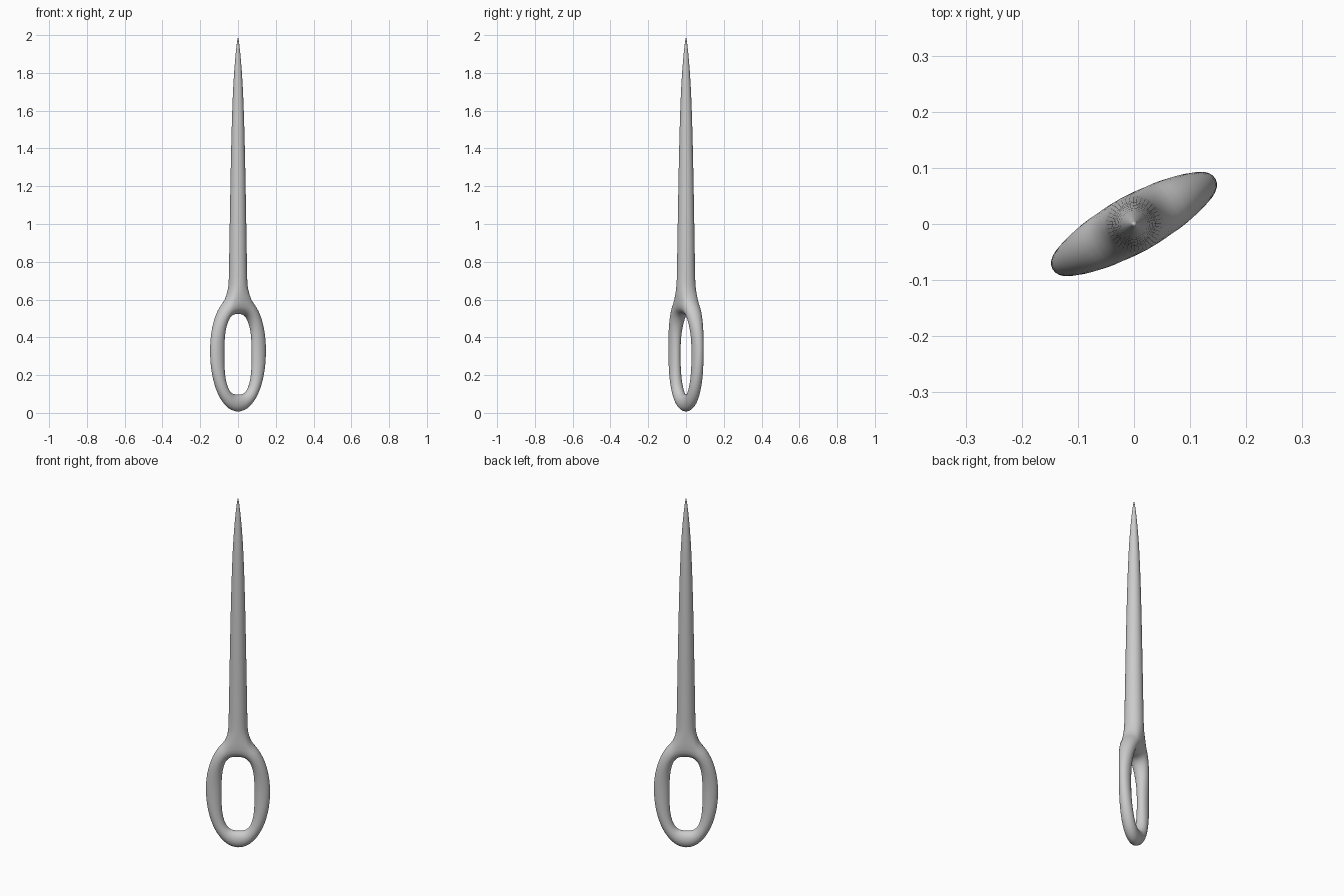
import bpy, bmesh
from math import sin, cos, pi, atan2, radians
from mathutils import Matrix

if "Cube" in bpy.data.objects:
    bpy.data.objects.remove(bpy.data.objects["Cube"])

N, M = 32, 12          # sections around the eye, sides of each section
bm = bmesh.new()


def spow(v, p):
    return abs(v) ** p * (1 if v >= 0 else -1)


# Eye: elliptical sections swept between an inner and an outer outline
rings = []
for i in range(N):
    t = 2 * pi * i / N
    s, c = sin(t), cos(t)
    inner = (0.084 * spow(s, 0.66), 0.31 + 0.212 * spow(c, 0.66))
    outer = (0.169 * s, 0.33 + (0.30 if c > 0 else 0.327) * c)
    depth = 0.03 + 0.023 * max(0, c) ** 1.5 + 0.005 * max(0, -c)
    ring = []
    for j in range(M):
        a = 2 * pi * j / M
        k = 0.5 + 0.5 * cos(a)
        ring.append(bm.verts.new((inner[0] + (outer[0] - inner[0]) * k,
                                  depth * sin(a),
                                  inner[1] + (outer[1] - inner[1]) * k)))
    rings.append(ring)

# Skin the eye, leaving an opening on top for the shaft
for i in range(N):
    for j in range(M):
        if i in (N - 2, N - 1, 0, 1) and j in (9, 10, 11, 0, 1, 2):
            continue
        i2, j2 = (i + 1) % N, (j + 1) % M
        bm.faces.new((rings[i][j], rings[i2][j], rings[i2][j2], rings[i][j2]))
bmesh.ops.delete(bm, geom=[v for v in bm.verts if not v.link_faces], context='VERTS')

# Shaft: grows from the opening up to the point
loop = [v for v in bm.verts if any(e.is_boundary for e in v.link_edges)]
loop.sort(key=lambda v: (atan2(v.co.y, v.co.x) + 1e-4) % (2 * pi))
n = len(loop)
profile = [(0.662, 0.051), (0.70, 0.0495), (0.85, 0.047), (1.0, 0.0445),
           (1.2, 0.041), (1.4, 0.037), (1.6, 0.0315), (1.75, 0.025),
           (1.87, 0.016), (1.95, 0.0075)]
for z, r in profile:
    new = [bm.verts.new((r * cos(2 * pi * k / n), r * sin(2 * pi * k / n), z))
           for k in range(n)]
    for k in range(n):
        k2 = (k + 1) % n
        bm.faces.new((loop[k], loop[k2], new[k2], new[k]))
    loop = new
tip = bm.verts.new((0, 0, 2.0))
for k in range(n):
    bm.faces.new((loop[k], loop[(k + 1) % n], tip))

# Turn the flat of the eye around the vertical axis
bmesh.ops.rotate(bm, verts=bm.verts, cent=(0, 0, 0),
                 matrix=Matrix.Rotation(radians(29), 3, 'Z'))
bmesh.ops.recalc_face_normals(bm, faces=bm.faces)
for f in bm.faces:
    f.smooth = True

mesh = bpy.data.meshes.new("needle")
bm.to_mesh(mesh)
bm.free()
needle = bpy.data.objects.new("needle", mesh)
bpy.context.collection.objects.link(needle)
sub = needle.modifiers.new("smooth", 'SUBSURF')
sub.levels = sub.render_levels = 1
